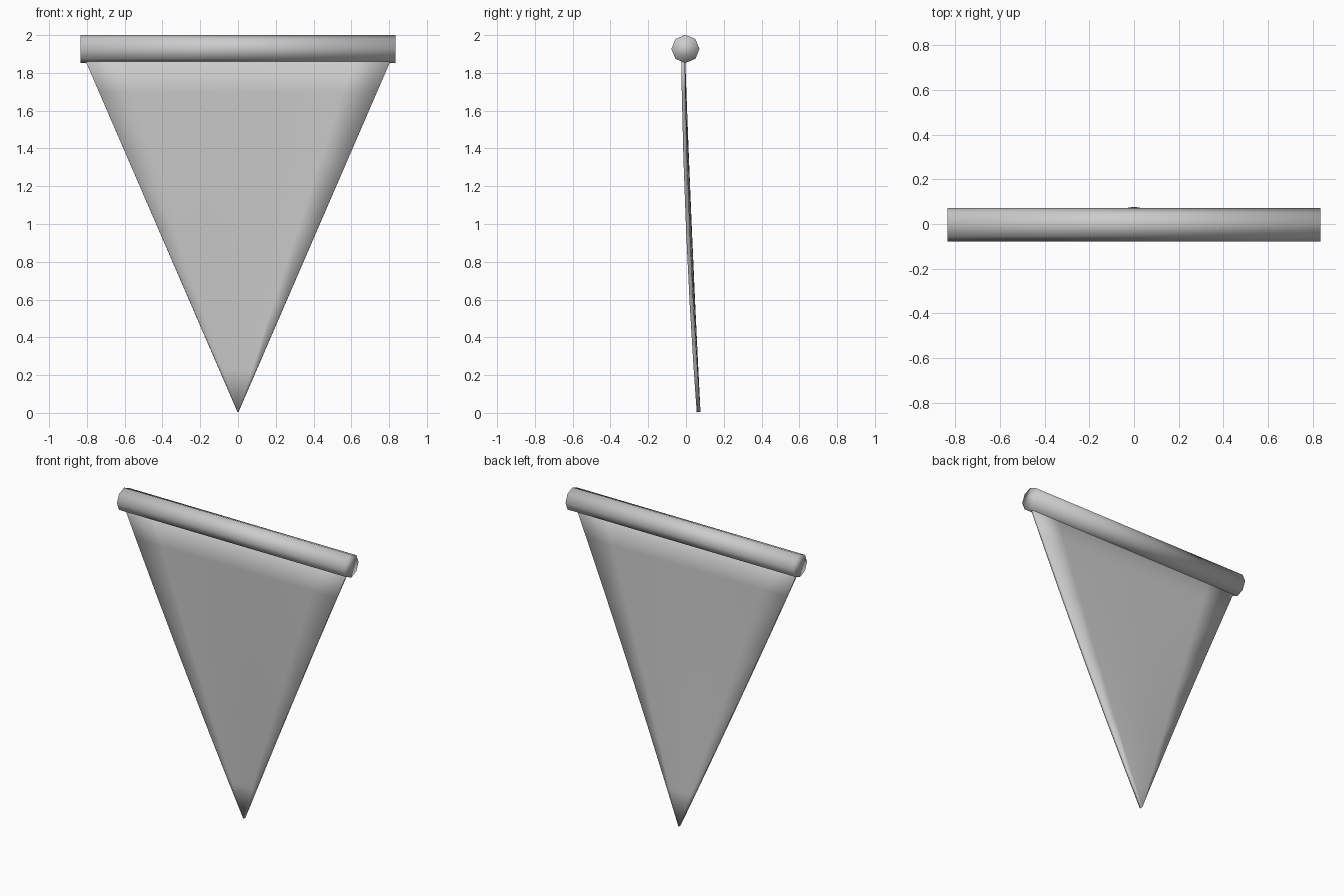
import bpy, bmesh, math

if "Cube" in bpy.data.objects:
    bpy.data.objects.remove(bpy.data.objects["Cube"])

ROD_Z, ROD_R, HALF = 1.927, 0.0745, 0.835


def smooth(obj):
    for p in obj.data.polygons:
        p.use_smooth = True


# Octagonal rod along the top, with a corner pointing straight up
bpy.ops.mesh.primitive_cylinder_add(vertices=8, radius=ROD_R, depth=2 * HALF,
                                    location=(0, -0.003, ROD_Z),
                                    rotation=(0, math.pi / 2, 0))
rod = bpy.context.object
rod.name = "top_rod"
smooth(rod)

# Thin pennant cloth: slanted backward, side edges lagging slightly forward
rows = [1.0, 0.88, 0.7, 0.5, 0.3, 0.12, 0.002]
cols = [-1, -0.75, -0.35, 0, 0.35, 0.75, 1]
bm = bmesh.new()
grid = []
for s in rows:
    line = []
    for t in cols:
        sag = 4 * s * (1 - s)
        y = 0.067 - 0.083 * s - sag * (0.004 + 0.011 * t * t)
        line.append(bm.verts.new((t * HALF * s, y, ROD_Z * s)))
    grid.append(line)
for a, b in zip(grid, grid[1:]):
    for i in range(len(cols) - 1):
        bm.faces.new((a[i], b[i], b[i + 1], a[i + 1]))
bmesh.ops.recalc_face_normals(bm, faces=bm.faces)
mesh = bpy.data.meshes.new("pennant_cloth")
bm.to_mesh(mesh)
bm.free()
cloth = bpy.data.objects.new("pennant_cloth", mesh)
bpy.context.collection.objects.link(cloth)
smooth(cloth)

# Cloth thickness, centred on the sheet
solid = cloth.modifiers.new("thickness", 'SOLIDIFY')
solid.thickness = 0.02
solid.offset = 0
